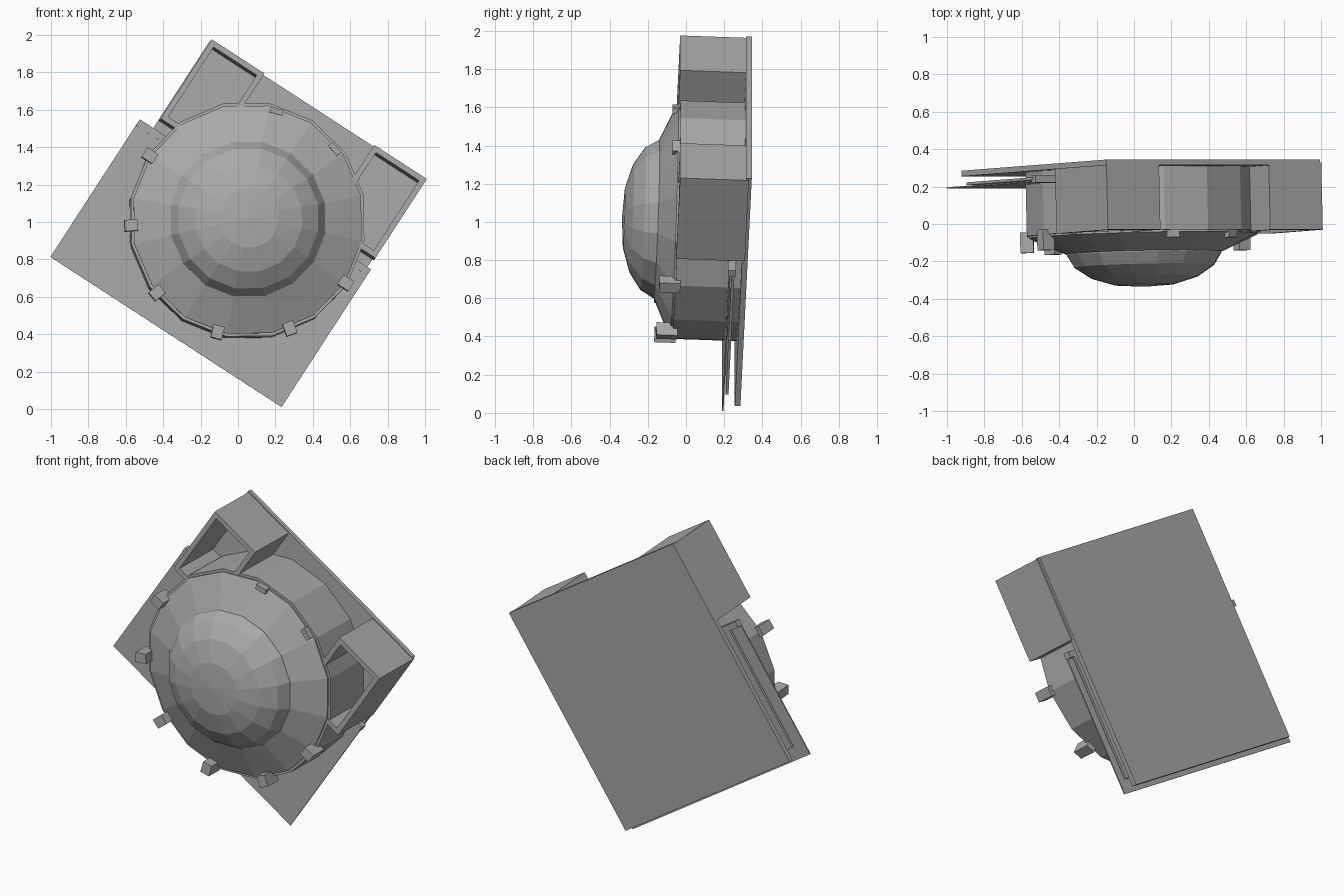
import bpy, bmesh, math
from mathutils import Matrix

if "Cube" in bpy.data.objects:
    bpy.data.objects.remove(bpy.data.objects["Cube"], do_unlink=True)

grey = bpy.data.materials.new("plain_grey")
grey.use_nodes = True
colour = (0.4, 0.4, 0.4, 1)
grey.diffuse_color = colour
grey.node_tree.nodes["Principled BSDF"].inputs["Base Color"].default_value = colour

# The whole assembly is rolled sideways and leans slightly
POSE = (Matrix.Translation((0.05, 0, 1.01))
        @ Matrix.Rotation(math.radians(33), 4, 'Y')
        @ Matrix.Rotation(math.radians(-2.4), 4, 'X'))


def finish(name, bm):
    bmesh.ops.recalc_face_normals(bm, faces=bm.faces)
    bm.transform(POSE)
    mesh = bpy.data.meshes.new(name)
    bm.to_mesh(mesh)
    bm.free()
    mesh.materials.append(grey)
    obj = bpy.data.objects.new(name, mesh)
    bpy.context.collection.objects.link(obj)
    return obj


def add_box(bm, x, y, z, turn=0):
    """Add a box from three (low, high) ranges, turned about the dome axis."""
    mid = [(a + b) / 2 for a, b in (x, y, z)]
    size = [b - a for a, b in (x, y, z)]
    matrix = (Matrix.Rotation(-turn, 4, 'Y') @ Matrix.Translation(mid)
              @ Matrix.Diagonal((*size, 1)))
    bmesh.ops.create_cube(bm, size=1, matrix=matrix)


def box(name, x, y, z):
    bm = bmesh.new()
    add_box(bm, x, y, z)
    return finish(name, bm)


def turned(name, profile, sides=16):
    """Revolve (radius, depth) points around the front-to-back axis."""
    bm = bmesh.new()
    rings = []
    for r, y in profile:
        rings.append([bm.verts.new((r * math.cos(2 * math.pi * i / sides), y,
                                    r * math.sin(2 * math.pi * i / sides)))
                      for i in range(sides)])
    for a, b in zip(rings, rings[1:]):
        for i in range(sides):
            j = (i + 1) % sides
            bm.faces.new((a[i], a[j], b[j], b[i]))
    bm.faces.new(rings[0])
    bm.faces.new(rings[-1])
    return finish(name, bm)


# Plates behind the body
box("back_plate", (-0.69, 0.675), (0.285, 0.315), (-0.71, 0.71))
box("front_plate", (-0.776, 0.698), (0.22, 0.227), (-0.73, 0.145))
box("middle_plate", (-0.70, 0.66), (0.235, 0.25), (-0.65, 0.14))
box("plate_lip", (-0.776, 0.698), (0.215, 0.255), (0.11, 0.148))

# Round body, sloping collar and faceted dome
turned("body", [(0.635, -0.055), (0.635, 0.29)])
turned("collar", [(0.62, -0.05), (0.62, -0.065), (0.42, -0.155), (0.41, -0.155)])
turned("dome", [(0.42, -0.15), (0.42, -0.16), (0.38, -0.225), (0.29, -0.285),
                (0.16, -0.325), (0.01, -0.335)])

# Open corner boxes, one each side
for side, label in ((-1, "right"), (1, "left")):
    bm = bmesh.new()
    depth = (-0.06, 0.3)
    for x, z in (((0.655, 0.685), (0.2, 0.705)),
                 ((0.35, 0.38), (0.2, 0.705)),
                 ((0.35, 0.685), (0.675, 0.705)),
                 ((0.35, 0.685), (0.2, 0.23))):
        add_box(bm, tuple(sorted((side * x[0], side * x[1]))), depth, z)
    finish(label + "_corner_box", bm)

# Clips around the rim
for n in (0, 2, 3, 5, 6, 7, 8, 9):
    upper = n in (2, 3)
    bm = bmesh.new()
    add_box(bm, (0.585, 0.615) if upper else (0.59, 0.66),
            (-0.095, -0.04) if upper else (-0.14, -0.03),
            (-0.035, 0.035) if upper else (-0.03, 0.03), n * math.pi / 5)
    finish("rim_clip_%d" % n, bm)
